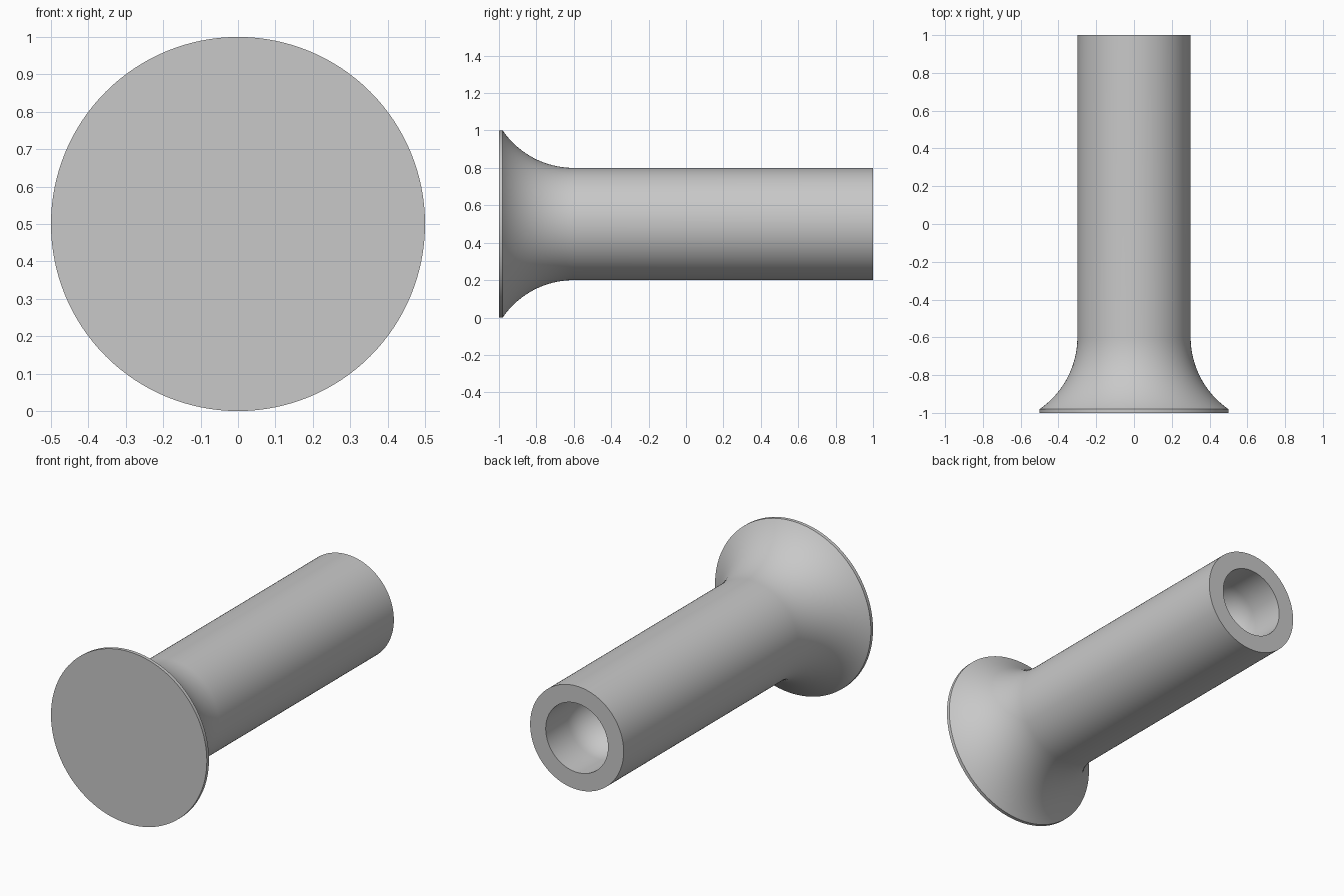
import bpy, bmesh, math
from mathutils import Matrix, Vector

cube = bpy.data.objects.get("Cube")
if cube:
    bpy.data.objects.remove(cube, do_unlink=True)

SEGMENTS = 128
grey = bpy.data.materials.new("light_grey")
grey.use_nodes = True
colour = (0.58, 0.58, 0.58, 1)
grey.diffuse_color = colour
grey.node_tree.nodes["Principled BSDF"].inputs["Base Color"].default_value = colour


def arc(centre_r, centre_y, radius, start, end, steps):
    """Points (radius, y) along a circular arc, angles in radians."""
    angles = [start + (end - start) * i / steps for i in range(steps + 1)]
    return [(centre_r + radius * math.cos(a), centre_y + radius * math.sin(a))
            for a in angles]


# Flared head: concave fillet from the rim to the shank
FILLET = 0.461
sweep = math.asin(0.38 / FILLET)
flare = arc(0.3 + FILLET, -0.6, FILLET, math.pi + sweep, math.pi, 24)

# Blind bore with a rounded bottom
bore = arc(0, 0.8, 0.2, 0, -math.pi / 2, 16)

profile = [(0, -1), (0.5, -1)] + flare + [(0.3, 1), (0.2, 1)] + bore

# Revolve the profile around the y axis
bm = bmesh.new()
verts = [bm.verts.new((max(r, 0), y, 0)) for r, y in profile]
edges = [bm.edges.new(pair) for pair in zip(verts, verts[1:])]
bmesh.ops.spin(bm, geom=verts + edges, cent=(0, 0, 0), axis=(0, 1, 0),
               angle=math.tau, steps=SEGMENTS, use_merge=False)
bmesh.ops.remove_doubles(bm, verts=bm.verts, dist=1e-5)
bmesh.ops.recalc_face_normals(bm, faces=bm.faces)
bmesh.ops.transform(bm, matrix=Matrix.Translation(Vector((0, 0, 0.5))), verts=bm.verts)

mesh = bpy.data.meshes.new("flared_sleeve")
bm.to_mesh(mesh)
bm.free()
mesh.materials.append(grey)
sleeve = bpy.data.objects.new("flared_sleeve", mesh)
bpy.context.collection.objects.link(sleeve)

# Smooth shading with crisp rims
bpy.ops.object.select_all(action="DESELECT")
sleeve.select_set(True)
bpy.context.view_layer.objects.active = sleeve
bpy.ops.object.shade_smooth_by_angle(angle=math.radians(30))
